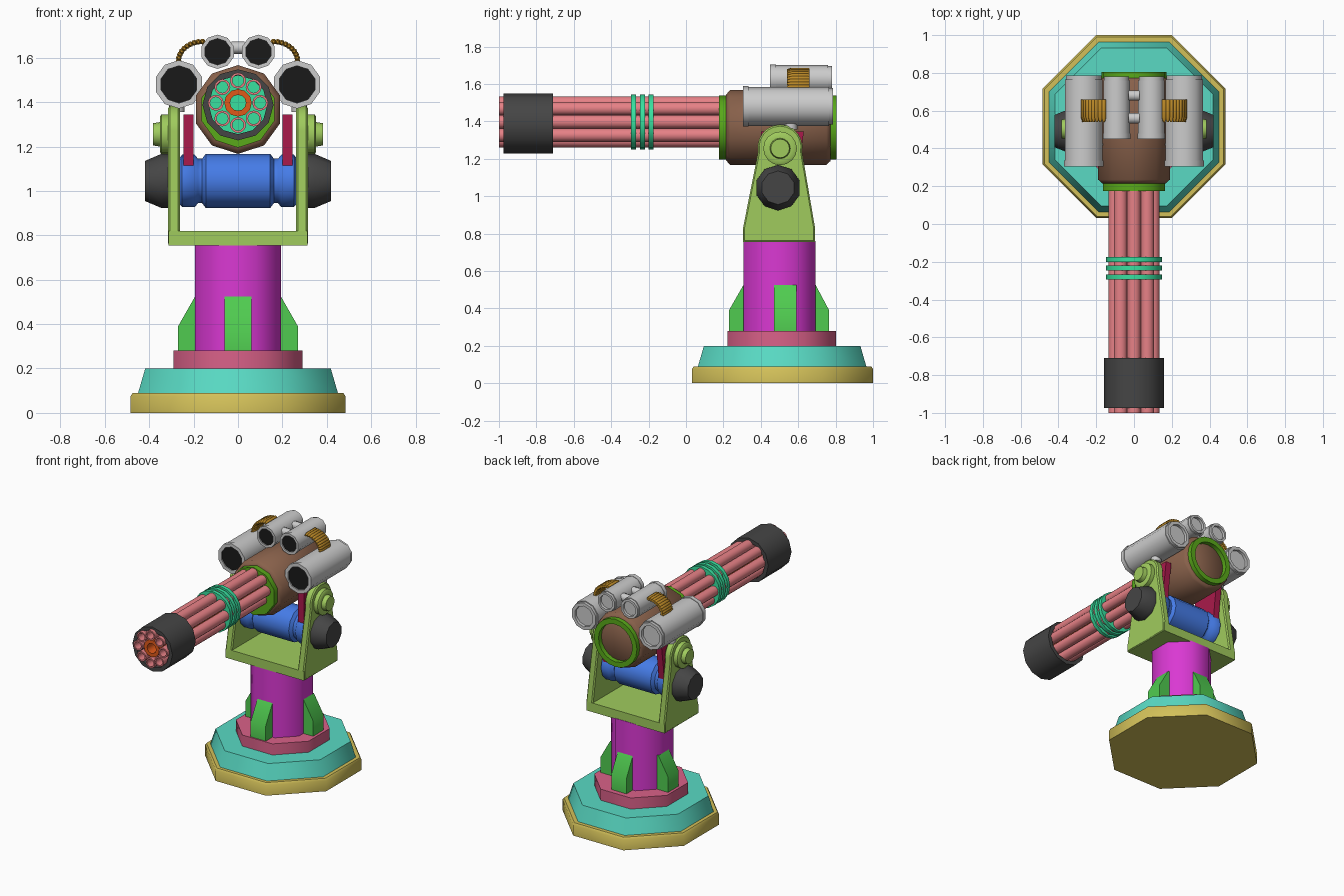
import bpy, bmesh, math
from math import sin, cos, pi, radians

if "Cube" in bpy.data.objects:
    bpy.data.objects.remove(bpy.data.objects["Cube"])


def mat(name, r, g, b):
    m = bpy.data.materials.new(name)
    m.diffuse_color = (r, g, b, 1)
    m.use_nodes = True
    m.node_tree.nodes["Principled BSDF"].inputs["Base Color"].default_value = m.diffuse_color
    return m


YELLOW = mat("yellow", .65, .53, .1)
TEAL = mat("teal", .1, .7, .55)
ROSE = mat("rose", .7, .12, .25)
MAGENTA = mat("magenta", .7, .04, .65)
GREEN = mat("green", .08, .6, .08)
LIME = mat("lime", .35, .6, .11)
BLUE = mat("blue", .06, .2, .8)
CRIMSON = mat("crimson", .4, .01, .07)
BROWN = mat("brown", .25, .12, .07)
LEAF = mat("leaf", .1, .4, .01)
SALMON = mat("salmon", .8, .22, .24)
MINT = mat("mint", .04, .75, .35)
ORANGE = mat("orange", .75, .1, .01)
GOLD = mat("gold", .5, .25, .02)
DARK = mat("dark", .06, .06, .06)
BLACK = mat("black", .01, .01, .01)


def finish(bm, name, material, angle=50):
    bmesh.ops.recalc_face_normals(bm, faces=bm.faces)
    me = bpy.data.meshes.new(name)
    bm.to_mesh(me)
    bm.free()
    ob = bpy.data.objects.new(name, me)
    bpy.context.collection.objects.link(ob)
    if material:
        me.materials.append(material)
    bpy.ops.object.select_all(action='DESELECT')
    ob.select_set(True)
    bpy.context.view_layer.objects.active = ob
    bpy.ops.object.shade_smooth_by_angle(angle=radians(angle))
    return ob


def lathe(name, axis, centre, profile, material=None, n=10, phase=0.0, tube=False):
    """Spin (distance, radius) pairs round an axis; tube closes the profile on itself."""
    bm = bmesh.new()
    cx, cy, cz = centre
    rings = []
    for t, r in profile:
        ring = []
        for i in range(n):
            a = phase + 2 * pi * i / n
            u, v = r * sin(a), r * cos(a)
            p = {'x': (t, u, v), 'y': (u, t, v), 'z': (u, v, t)}[axis]
            ring.append(bm.verts.new((cx + p[0], cy + p[1], cz + p[2])))
        rings.append(ring)
    pairs = list(zip(rings, rings[1:]))
    if tube:
        pairs.append((rings[-1], rings[0]))
    else:
        bm.faces.new(rings[0])
        bm.faces.new(rings[-1])
    for a, b in pairs:
        for i in range(n):
            j = (i + 1) % n
            bm.faces.new((a[i], a[j], b[j], b[i]))
    return finish(bm, name, material)


def pipe(name, centre, y0, y1, outer, inner, material=None, n=10):
    return lathe(name, 'y', centre, [(y0, inner), (y0, outer), (y1, outer), (y1, inner)],
                 material, n, tube=True)


def prism(name, points, offset, material, bevel=0.0):
    """Extrude a closed outline of 3D points along an offset."""
    bm = bmesh.new()
    f = bm.faces.new([bm.verts.new(p) for p in points])
    out = bmesh.ops.extrude_face_region(bm, geom=[f])
    bmesh.ops.translate(bm, vec=offset, verts=[v for v in out['geom'] if isinstance(v, bmesh.types.BMVert)])
    ob = finish(bm, name, material, 35)
    if bevel:
        mod = ob.modifiers.new("bevel", 'BEVEL')
        mod.width, mod.segments = bevel, 1
        mod.limit_method, mod.angle_limit = 'ANGLE', radians(40)
    return ob


# Octagonal base and pillar (radii given across flats)
K = 1 / cos(pi / 8)
for name, y, prof, m in (
        ("base_plate", .516, [(0, .484), (.075, .484), (.09, .475)], YELLOW),
        ("base_step", .514, [(.09, .45), (.2, .418)], TEAL),
        ("pillar_foot", .511, [(.2, .29), (.28, .29)], ROSE),
        ("pillar", .5, [(.28, .193), (.76, .193)], MAGENTA)):
    lathe(name, 'z', (0, y, 0), [(t, r * K) for t, r in prof], m, 8, pi / 8)

# Four buttress fins round the pillar
for i, (yc, out) in enumerate(((.5, .27), (.53, .27), (.5, .265), (.53, .27))):
    a = i * pi / 2 - pi / 2
    d, s = (cos(a), sin(a)), (-sin(a), cos(a))
    outline = [(.17, .28), (out, .28), (out, .39), (.193, .525), (.17, .525)]
    prism("pillar_fin", [(d[0] * r - s[0] * .06, yc + d[1] * r - s[1] * .06, z) for r, z in outline],
          (s[0] * .12, s[1] * .12, 0), GREEN)

# Yoke: floor and two tapered arms with round tops
prism("yoke_floor", [(-.312, y, z) for y, z in ((.305, .755), (.69, .755), (.69, .82), (.305, .82))],
      (.624, 0, 0), LIME)
arm = [(.305, .755), (.69, .755), (.69, .83)]
arm += [(.503 + .12 * cos(a), 1.262 + .12 * sin(a)) for a in [radians(-12 + 204 * i / 12) for i in range(13)]]
arm += [(.305, .83)]
for s in (-1, 1):
    prism("yoke_arm", [(s * .262, y, z) for y, z in arm], (s * .053, 0, 0), LIME, .008)
    lathe("pivot_boss", 'x', (0, .503, 1.255),
          [(s * .3, .09), (s * .345, .09), (s * .352, .08), (s * .352, .055), (s * .383, .05)], LIME, 16)
    # Dark hubs on the ends of the tilt motor
    lathe("motor_hub", 'x', (0, .492, 1.045),
          [(s * .31, .122), (s * .345, .122), (s * .42, .09)], DARK, 10)
    # Lever plates carrying the gun
    prism("lever_plate", [(s * .2, y, z) for y, z in (
        (.4, 1.345), (.63, 1.345), (.61, 1.2), (.59, 1.02), (.54, .97), (.45, .97), (.4, 1.03))],
        (s * .045, 0, 0), CRIMSON)

# Tilt motor
half = [(.262, .105), (.252, .118), (.195, .118), (.18, .1), (.162, .1), (.145, .122)]
lathe("tilt_motor", 'x', (0, .492, 1.045),
      [(-x, r) for x, r in half] + [(x, r) for x, r in reversed(half)], BLUE, 12)

# Gun body with collars
lathe("gun_body", 'y', (0, 0, 1.367),
      [(.214, .175), (.235, .2), (.75, .2), (.772, .18)], BROWN, 10)
lathe("front_collar", 'y', (0, 0, 1.367), [(.176, .172), (.225, .172)], LEAF, 10)
pipe("rear_collar", (0, 0, 1.367), .765, .805, .172, .135, LEAF, 20)

# Rotary barrels
GZ = 1.397
for i in range(8):
    a = i * pi / 4
    pipe("barrel", (.1 * sin(a), 0, GZ + .1 * cos(a)), -1, .2, .036, .026, SALMON, 12)
pipe("barrel_core", (0, 0, GZ), -.985, .2, .062, .036, ORANGE, 12)
for y in (-.28, -.232, -.187):
    lathe("barrel_band", 'y', (0, y, GZ), [(-.013, .147), (.013, .147)], MINT, 16)
pipe("muzzle_shroud", (0, 0, 1.388), -.975, -.71, .16, .132, DARK, 12)


def launcher(name, x, z, y0, y1, r):
    """Launch tube with a lip at the mouth, a dark bore and a rear cap."""
    c = (x, 0, z)
    lathe(name, 'y', c, [(y0 + .012, r * .96), (y1 - .02, r * .96)])
    pipe(name + "_lip", c, y0, y0 + .03, r, r * .77)
    lathe(name + "_bore", 'y', c, [(y0 + .008, r * .79), (y0 + .02, r * .79)], BLACK)
    pipe(name + "_rear_rim", c, y1 - .03, y1, r * .9, r * .68)


for s in (-1, 1):
    launcher("large_launcher", s * .266, 1.48, .305, .785, .109)
    launcher("small_launcher", s * .092, 1.627, .45, .78, .077)
    # Struts holding the launchers
    for y in (.42, .65):
        lathe("launcher_strut", 'x', (0, y, 1.44), [(s * .1, .025), (s * .22, .025)], None, 8)
    lathe("launcher_post", 'z', (s * .275, .56, 0), [(1.355, .035), (1.4, .035)], None, 8)
    # Ammunition belt arching from large to small launcher
    arc = [(.16 + .108 * sin(t), 1.585 + .088 * cos(t)) for t in [i * pi / 2 / 9 for i in range(10)]]
    for x, z in arc:
        lathe("belt_round", 'y', (s * x, .6, z),
              [(-.06, .006), (-.035, .013), (.055, .013), (.06, .01)], GOLD, 8)
    inner = [(.16 + .098 * sin(t), 1.585 + .078 * cos(t)) for t in [i * pi / 2 / 9 for i in range(10)]]
    prism("belt_strip", [(s * x, .57, z) for x, z in arc + inner[::-1]], (0, .06, 0), None)

# Spacers between the small launchers
for y in (.56, .68):
    lathe("launcher_spacer", 'x', (0, y, 1.645), [(-.03, .028), (.03, .028)], None, 10)
